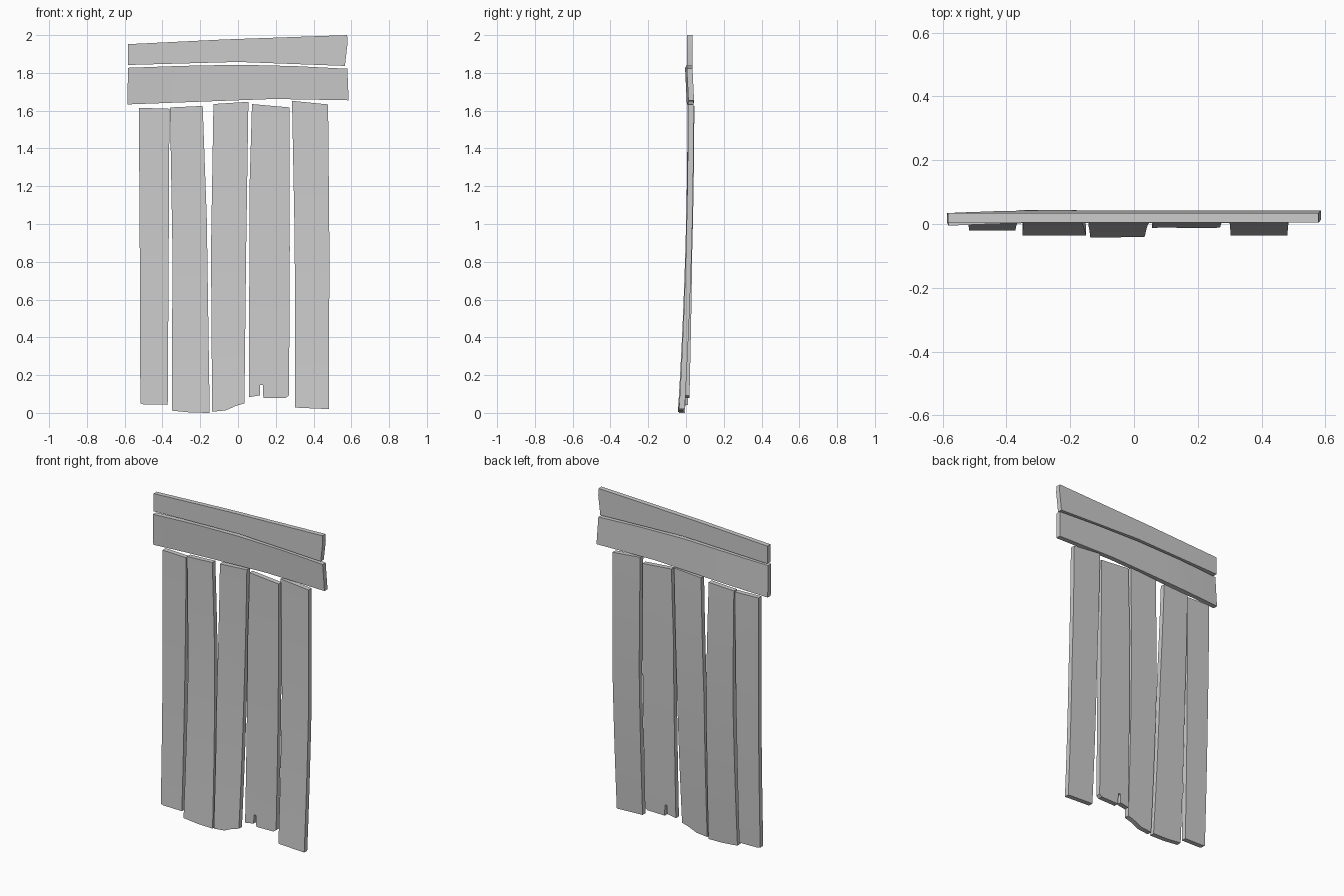
import bpy, bmesh
from mathutils import Vector

if "Cube" in bpy.data.objects:
    bpy.data.objects.remove(bpy.data.objects["Cube"], do_unlink=True)

THICK = 0.03

grey = bpy.data.materials.new("light_grey")
grey.use_nodes = True
colour = (0.6, 0.6, 0.6, 1)
grey.diffuse_color = colour
grey.node_tree.nodes["Principled BSDF"].inputs["Base Color"].default_value = colour


def board(name, outline, front, axis, cuts):
    """Cut an outline into bands, warp it with front(x, z), then thicken it."""
    bm = bmesh.new()
    bm.faces.new([bm.verts.new((x, 0, z)) for x, z in outline])
    values = [p[0 if axis == "X" else 1] for p in outline]
    low, high = min(values), max(values)
    normal = Vector((1, 0, 0)) if axis == "X" else Vector((0, 0, 1))
    for i in range(1, cuts):
        spot = normal * (low + (high - low) * i / cuts)
        bmesh.ops.bisect_plane(bm, geom=bm.verts[:] + bm.edges[:] + bm.faces[:],
                               plane_co=spot, plane_no=normal)
    for v in bm.verts:
        v.co.y = front(v.co.x, v.co.z)
    back = bmesh.ops.extrude_face_region(bm, geom=bm.faces[:], use_keep_orig=True)
    for v in back["geom"]:
        if isinstance(v, bmesh.types.BMVert):
            v.co.y += THICK
    bmesh.ops.recalc_face_normals(bm, faces=bm.faces[:])
    mesh = bpy.data.meshes.new(name)
    bm.to_mesh(mesh)
    bm.free()
    mesh.materials.append(grey)
    obj = bpy.data.objects.new(name, mesh)
    bpy.context.collection.objects.link(obj)
    bpy.context.view_layer.objects.active = obj
    obj.select_set(True)
    bpy.ops.object.shade_smooth_by_angle(angle=0.5)
    obj.select_set(False)


def sweep(top, bottom):
    """Upright board that curls forward towards its foot."""
    return lambda x, z: top - (top - bottom) * max(0, 1 - z / 1.64) ** 2


# Upright boards: outline, front depth at the top and at the foot
uprights = {
    "far_right_board": ([(-.525, 1.615), (-.363, 1.61), (-.367, .85), (-.372, .043),
                         (-.5, .045), (-.517, .05), (-.52, .85)], .008, -.022),
    "right_board": ([(-.36, 1.617), (-.187, 1.625), (-.165, 1.02), (-.15, 0),
                     (-.25, .002), (-.35, .012), (-.347, .86)], .014, -.036),
    "middle_board": ([(-.13, 1.635), (.055, 1.647), (.043, .86), (.034, .05),
                      (-.008, .038), (-.066, .013), (-.137, .006), (-.143, .86)], .008, -.043),
    "notched_board": ([(.074, 1.635), (.273, 1.617), (.274, .86), (.27, .093),
                       (.253, .08), (.134, .078), (.132, .147), (.116, .147),
                       (.116, .093), (.057, .083), (.062, 1.23)], .008, -.014),
    "far_left_board": ([(.286, 1.652), (.477, 1.633), (.484, .86), (.481, .02),
                        (.303, .028), (.3, .92)], .011, -.038),
}
for name, (outline, top, foot) in uprights.items():
    board(name, outline, sweep(top, foot), "Z", 10)

# Lower crosswise board, leaning a little and bending forward at its right end
board("lower_cross_board",
      [(-.582, 1.827), (-.3, 1.837), (0, 1.843), (.3, 1.836), (.579, 1.822), (.586, 1.655),
       (.19, 1.662), (0, 1.655), (-.586, 1.633)],
      lambda x, z: .004 + .05 * (1.83 - z) - .04 * max(0, -x - .35), "X", 8)

# Upper crosswise board, upright and rising to its left end
board("upper_cross_board",
      [(-.583, 1.952), (-.07, 1.977), (.578, 2), (.58, 1.957), (.566, 1.837),
       (0, 1.858), (-.583, 1.842)],
      lambda x, z: .004, "X", 6)
